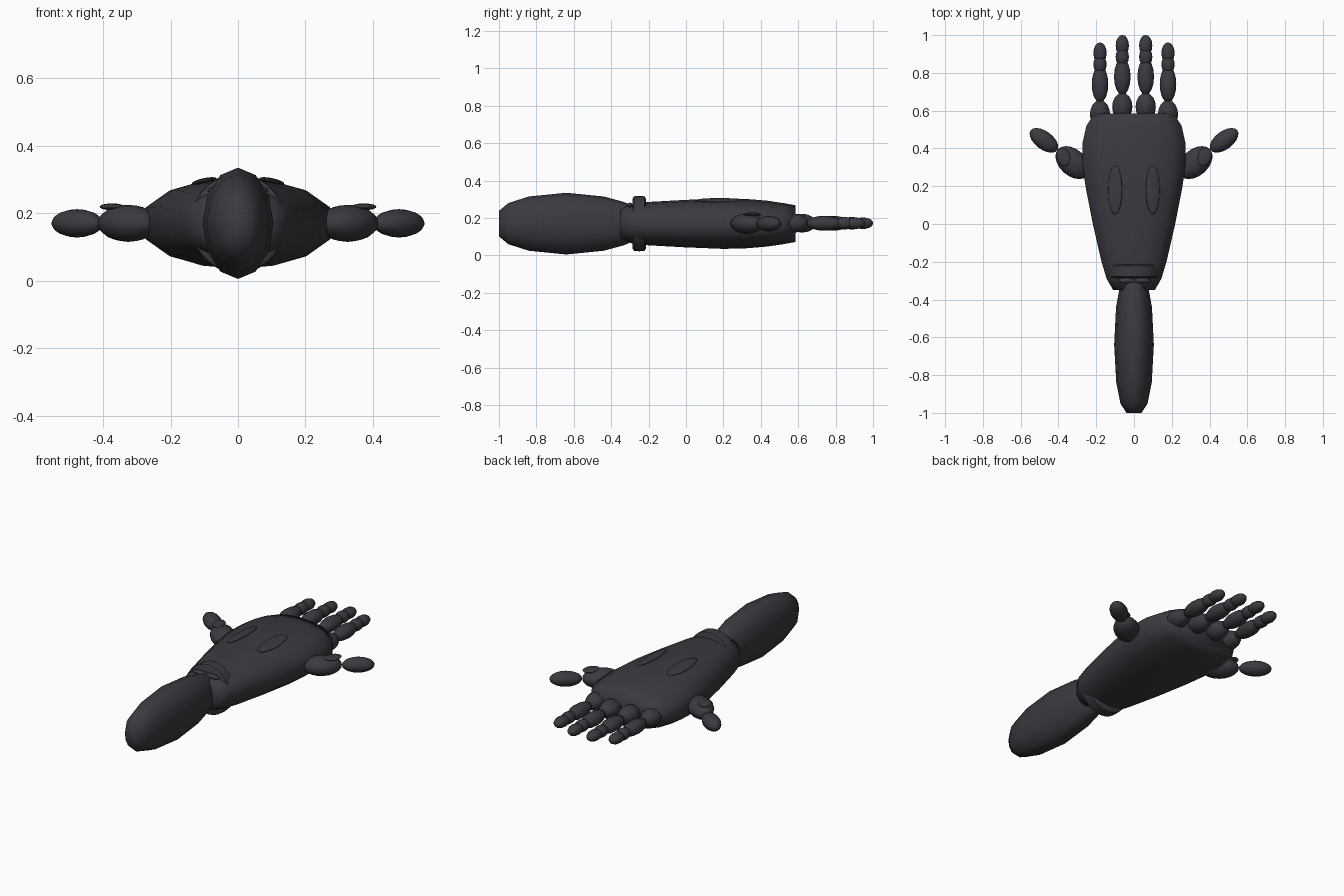
import bpy, bmesh, math
from mathutils import Matrix, Vector

if "Cube" in bpy.data.objects:
    bpy.data.objects.remove(bpy.data.objects["Cube"])

mat = bpy.data.materials.new("charcoal")
mat.diffuse_color = (0.042, 0.042, 0.052, 1)
mat.use_nodes = True
mat.node_tree.nodes["Principled BSDF"].inputs["Base Color"].default_value = mat.diffuse_color
ZC = 0.17  # height of the centre line


def finish(name, bm, smooth_all=True):
    bmesh.ops.recalc_face_normals(bm, faces=bm.faces)
    me = bpy.data.meshes.new(name)
    bm.to_mesh(me)
    bm.free()
    me.materials.append(mat)
    ob = bpy.data.objects.new(name, me)
    bpy.context.collection.objects.link(ob)
    bpy.context.view_layer.objects.active = ob
    ob.select_set(True)
    if smooth_all:
        bpy.ops.object.shade_smooth()
    else:
        bpy.ops.object.shade_smooth_by_angle(angle=math.radians(40))
    ob.select_set(False)
    return ob


def loft(name, section, stations, smooth_all=True):
    """Skin a unit section along y; stations are (y, half width, half height)."""
    bm = bmesh.new()
    rings = [[bm.verts.new((x * w, y, ZC + z * h)) for x, z in section]
             for y, w, h in stations]
    n = len(section)
    for a, b in zip(rings, rings[1:]):
        for i in range(n):
            bm.faces.new((a[i], a[(i + 1) % n], b[(i + 1) % n], b[i]))
    bm.faces.new(rings[0])
    bm.faces.new(rings[-1])
    return finish(name, bm, smooth_all)


def ellipsoid(name, centre, radii, yaw=0, roll=0, segs=16, rings=10):
    """Rounded segment whose long axis runs along local y."""
    bm = bmesh.new()
    bmesh.ops.create_uvsphere(bm, u_segments=segs, v_segments=rings, radius=1)
    m = (Matrix.Translation(Vector(centre)) @ Matrix.Rotation(yaw, 4, 'Z')
         @ Matrix.Rotation(roll, 4, 'Y') @ Matrix.Diagonal((*radii, 1))
         @ Matrix.Rotation(math.pi / 2, 4, 'X'))
    bm.transform(m)
    return finish(name, bm)


def ellipse(n):
    return [(math.cos(2 * math.pi * i / n), math.sin(2 * math.pi * i / n))
            for i in range(n)]


# Forearm: tall faceted spindle
loft("forearm", ellipse(12), [
    (-1, .04, .068), (-.95, .072, .11), (-.84, .094, .145), (-.64, .105, .165),
    (-.44, .095, .145), (-.33, .075, .115), (-.25, .05, .08)])

# Palm: broad section, widest in front of the thumbs
quarter = [(1, .36), (.74, .74), (.41, .93)]
palm_section = (quarter + [(0, 1)] + [(-x, z) for x, z in reversed(quarter)]
                + [(-x, -z) for x, z in quarter] + [(0, -1)]
                + [(x, -z) for x, z in reversed(quarter)])
loft("palm", palm_section, [
    (-.35, .11, .085), (-.29, .145, .105), (-.2, .172, .116), (0, .218, .127),
    (.2, .257, .135), (.32, .273, .132), (.43, .272, .123), (.52, .252, .11),
    (.585, .21, .098)])

# Wrist band
loft("wrist_band", ellipse(28), [
    (-.285, .13, .135), (-.278, .14, .146), (-.25, .141, .148),
    (-.222, .14, .146), (-.215, .13, .135)], False)

for s, side in ((-1, "left"), (1, "right")):
    # Small wrist stud
    ellipsoid(f"wrist_stud_{side}", (s * .04, -.3, .268), (.05, .014, .014))

    # Inner and outer fingers: chains of rounded segments
    for which, x, dy in (("inner", .062, 0), ("outer", .18, -.04)):
        chain = [("knuckle", .62, .055, .075, .05),
                 ("middle", .78, .045, .098, .04),
                 ("joint", .885, .036, .052, .034),
                 ("tip", .945, .036, .056, .031)]
        for part, y, rx, ry, rz in chain:
            ellipsoid(f"{which}_{part}_{side}", (s * x, y + dy, .172),
                      (rx, ry, rz), 0, 0, 14, 8)
        # Knuckle cap
        ellipsoid(f"{which}_knuckle_cap_{side}", (s * x, .62 + dy, .213),
                  (.028, .035, .009), 0, 0, 12, 8)

    # Thumb
    ellipsoid(f"thumb_base_{side}", (s * .325, .325, ZC), (.07, .105, .055),
              s * math.radians(-48))
    ellipsoid(f"thumb_tip_{side}", (s * .477, .443, ZC), (.048, .088, .042),
              s * math.radians(-53))
    ellipsoid(f"thumb_plate_{side}", (s * .373, .355, .219),
              (.036, .05, .01), s * math.radians(-20))

    # Lens-shaped plates on the back of the hand
    ellipsoid(f"back_plate_{side}", (s * .1, .18, .295), (.038, .13, .009),
              0, s * math.radians(12), 20, 10)
